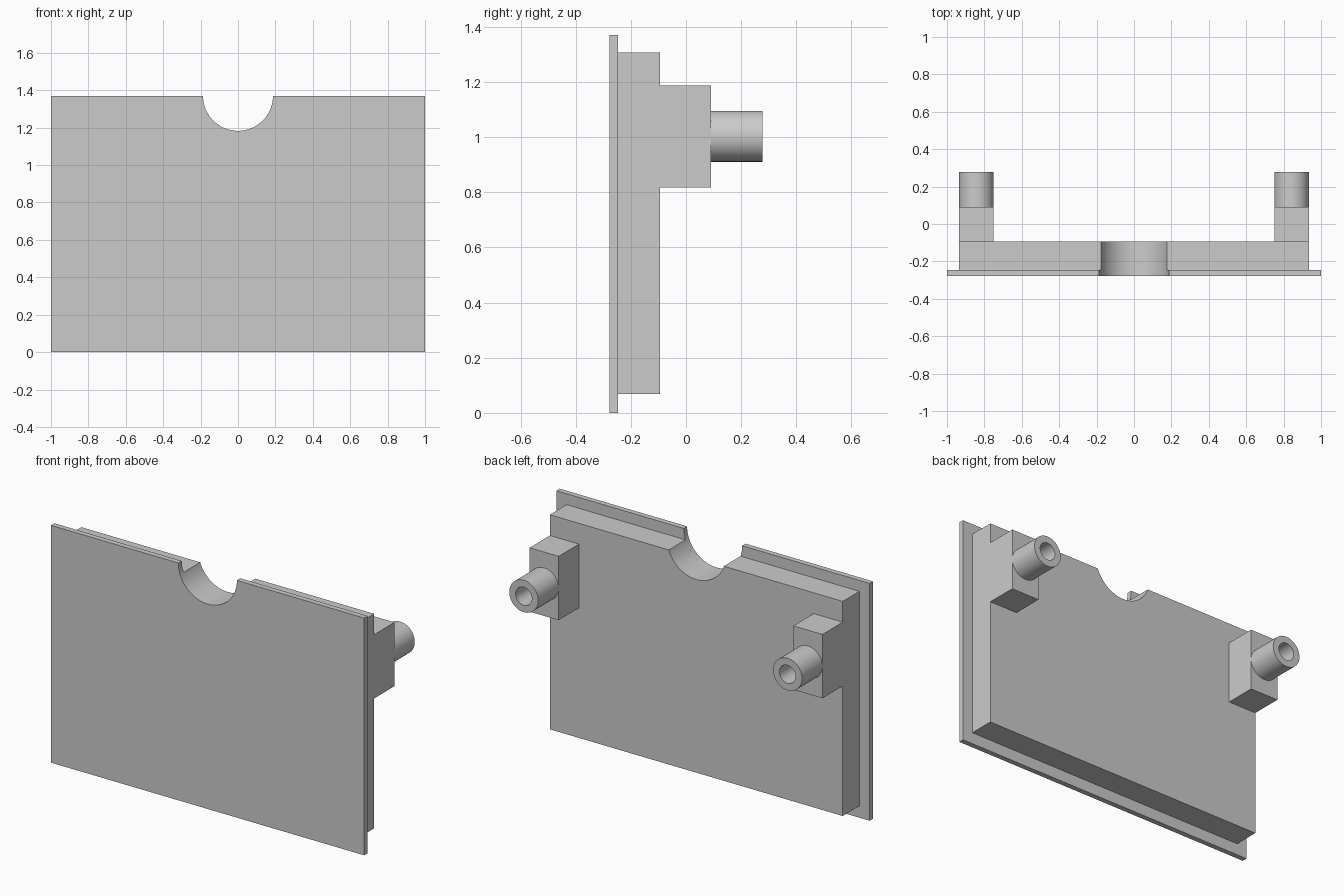
import bpy, bmesh, math
from mathutils import Matrix, Vector

cube = bpy.data.objects.get("Cube")
if cube:
    bpy.data.objects.remove(cube, do_unlink=True)

GREY = (0.6, 0.6, 0.6, 1.0)
mat = bpy.data.materials.new("plain grey")
mat.use_nodes = True
mat.diffuse_color = GREY
mat.node_tree.nodes["Principled BSDF"].inputs["Base Color"].default_value = GREY

NOTCH_Z, NOTCH_R = 1.37, 0.187


def finish(name, bm):
    """Turn a bmesh into a grey object with smooth curves and sharp edges."""
    bmesh.ops.recalc_face_normals(bm, faces=bm.faces)
    mesh = bpy.data.meshes.new(name)
    bm.to_mesh(mesh)
    bm.free()
    mesh.materials.append(mat)
    obj = bpy.data.objects.new(name, mesh)
    bpy.context.collection.objects.link(obj)
    bpy.ops.object.select_all(action='DESELECT')
    obj.select_set(True)
    bpy.context.view_layer.objects.active = obj
    bpy.ops.object.shade_smooth_by_angle(angle=math.radians(30))
    return obj


def slab(name, outline, y0, y1):
    """Extrude an x-z outline from y0 to y1."""
    bm = bmesh.new()
    face = bm.faces.new([bm.verts.new((x, y0, z)) for x, z in outline])
    out = bmesh.ops.extrude_face_region(bm, geom=[face], use_keep_orig=True)
    moved = [v for v in out["geom"] if isinstance(v, bmesh.types.BMVert)]
    bmesh.ops.translate(bm, vec=(0, y1 - y0, 0), verts=moved)
    return finish(name, bm)


def notched(half_width, bottom, top, steps=40):
    """Rectangle with a round notch cut into its top edge."""
    start = math.asin((top - NOTCH_Z) / NOTCH_R)
    points = [(-half_width, top), (-half_width, bottom),
              (half_width, bottom), (half_width, top)]
    for i in range(steps + 1):
        a = start - (math.pi + 2 * start) * i / steps
        points.append((NOTCH_R * math.cos(a), NOTCH_Z + NOTCH_R * math.sin(a)))
    return points


def tube(name, x, z, y0, y1, outer, inner):
    """Hollow peg along y, made by spinning its wall section."""
    bm = bmesh.new()
    section = [(outer, y0), (outer, y1), (inner, y1), (inner, y0)]
    verts = [bm.verts.new((x + r, y, z)) for r, y in section]
    edges = [bm.edges.new((verts[i], verts[(i + 1) % 4])) for i in range(4)]
    bmesh.ops.spin(bm, geom=verts + edges, cent=(x, 0, z), axis=(0, 1, 0),
                   angle=math.tau, steps=48, use_merge=True)
    bmesh.ops.remove_doubles(bm, verts=bm.verts, dist=0.0001)
    return finish(name, bm)


# Thin front plate and thicker backing panel, sharing the finger notch
slab("front_plate", notched(1.0, 0.0, 1.37), -0.277, -0.246)
slab("backing_panel", notched(0.935, 0.068, 1.307), -0.246, -0.094)

# Mounting block and hollow peg on each side
for side, s in (("left", 1), ("right", -1)):
    xs = (s * 0.75, s * 0.935)
    block = [(xs[0], 0.818), (xs[1], 0.818), (xs[1], 1.187), (xs[0], 1.187)]
    slab(side + "_mounting_block", block, -0.094, 0.091)
    tube(side + "_peg", s * 0.8425, 1.003, 0.091, 0.277, 0.0925, 0.052)
